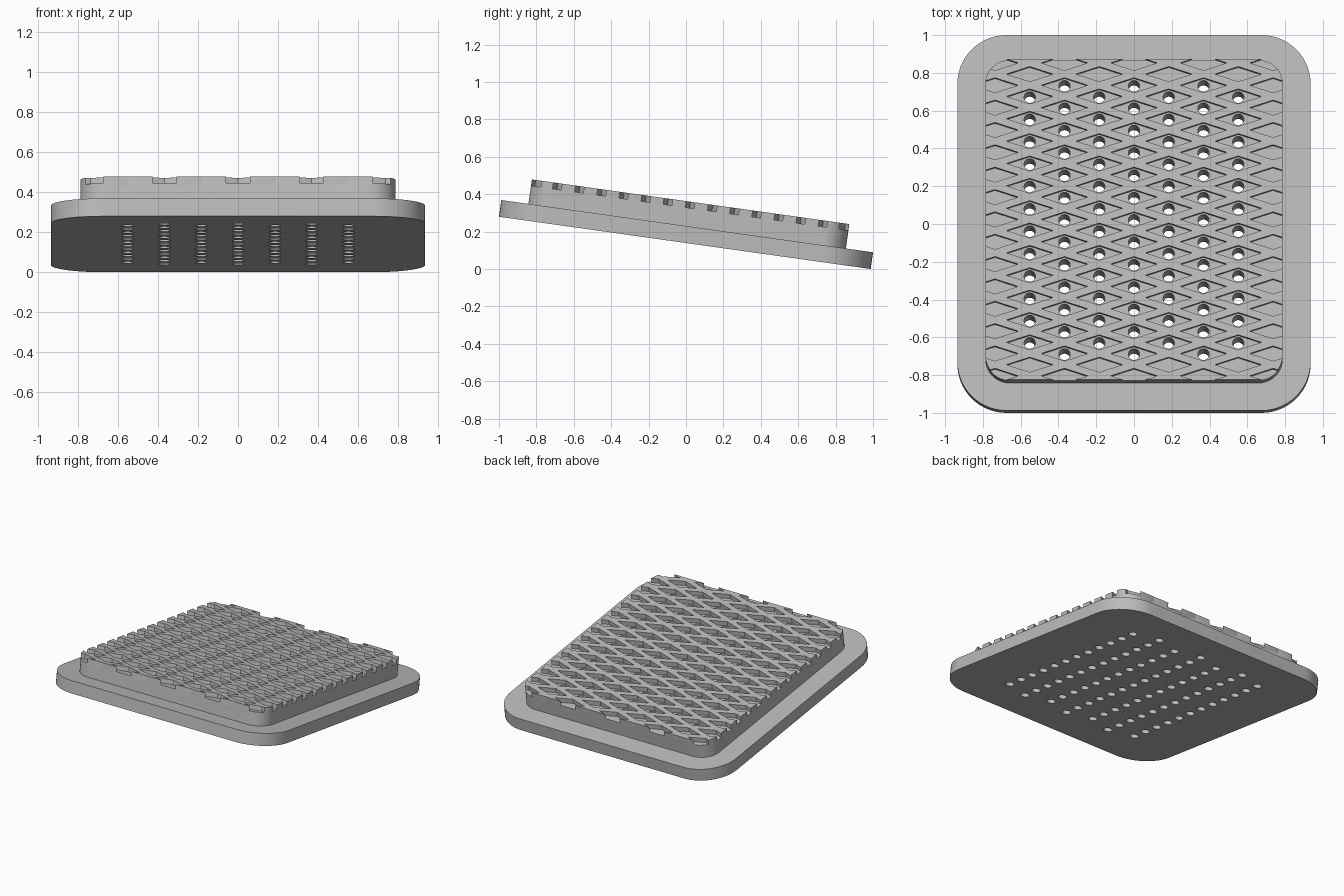
import bpy, bmesh, math
from mathutils import Matrix, Vector

cube = bpy.data.objects.get("Cube")
if cube:
    bpy.data.objects.remove(cube, do_unlink=True)

TILT = math.radians(8)
BASE_H, TOP_H, GROOVE = 0.09, 0.222, 0.034
DX, DY = 0.184, 0.1195           # column and row spacing of the pattern
POCKET = 0.040                   # half height of one diamond pocket
HOLE_R = 0.030

grey = bpy.data.materials.new("light_grey")
grey.use_nodes = True
colour = (0.5, 0.5, 0.5, 1)
grey.diffuse_color = colour
grey.node_tree.nodes["Principled BSDF"].inputs["Base Color"].default_value = colour


def rounded_rect(hx, hy, r, steps=14):
    pts = []
    for k, (sx, sy) in enumerate([(1, 1), (-1, 1), (-1, -1), (1, -1)]):
        for i in range(steps + 1):
            a = math.pi / 2 * (k + i / steps)
            pts.append((sx * (hx - r) + r * math.cos(a), sy * (hy - r) + r * math.sin(a)))
    return pts


def ring(cx, cy, rx, ry, n):
    return [(cx + rx * math.cos(math.tau * i / n), cy + ry * math.sin(math.tau * i / n))
            for i in range(n)]


def prisms(name, outlines, z0, z1):
    """One object holding an upright prism for every outline."""
    bm = bmesh.new()
    for pts in outlines:
        low = [bm.verts.new((x, y, z0)) for x, y in pts]
        high = [bm.verts.new((x, y, z1)) for x, y in pts]
        bm.faces.new(low[::-1])
        bm.faces.new(high)
        n = len(pts)
        for i in range(n):
            j = (i + 1) % n
            bm.faces.new((low[i], low[j], high[j], high[i]))
    mesh = bpy.data.meshes.new(name)
    bm.to_mesh(mesh)
    bm.free()
    mesh.materials.append(grey)
    obj = bpy.data.objects.new(name, mesh)
    bpy.context.collection.objects.link(obj)
    return obj


def cut(obj, cutter):
    mod = obj.modifiers.new("cut", "BOOLEAN")
    mod.operation = "DIFFERENCE"
    mod.solver = "EXACT"
    mod.object = cutter
    bpy.context.view_layer.objects.active = obj
    bpy.ops.object.modifier_apply(modifier=mod.name)


# Plate and raised pad
base = prisms("base_plate", [rounded_rect(0.935, 1.0035, 0.26)], 0, BASE_H)
pad = prisms("ribbed_pad", [rounded_rect(0.787, 0.857, 0.13)], BASE_H, TOP_H)

# Staggered diamond pockets leave the crossing ribs; inner ones drain
pockets, holes = [], []
for col in range(-5, 6):
    odd = col % 2
    for row in range(-8, 9):
        x, y = col * DX, (row + odd / 2) * DY
        if abs(y) < 0.95:
            pockets.append(ring(x, y, POCKET * 2 * DX / DY, POCKET, 4))
        if abs(col) <= 3 and abs(y) < 6.2 * DY - (DY / 2 if odd else 0):
            holes.append(ring(x, y, HOLE_R, HOLE_R, 24))

pocket_cutter = prisms("pocket_cutter", pockets, TOP_H - GROOVE, TOP_H + 0.1)
hole_cutter = prisms("hole_cutter", holes, -0.1, TOP_H + 0.15)
cut(pad, pocket_cutter)
cut(pad, hole_cutter)
cut(base, hole_cutter)
for helper in (pocket_cutter, hole_cutter):
    bpy.data.objects.remove(helper, do_unlink=True)

# Slope both parts down towards the back and rest them on the floor
lift = 1.0035 * math.sin(TILT)
pose = Matrix.Translation(Vector((0, -0.0063, lift))) @ Matrix.Rotation(-TILT, 4, "X")
for obj in (base, pad):
    obj.data.transform(pose)
    bpy.ops.object.select_all(action="DESELECT")
    obj.select_set(True)
    bpy.context.view_layer.objects.active = obj
    bpy.ops.object.shade_smooth_by_angle(angle=math.radians(25))
